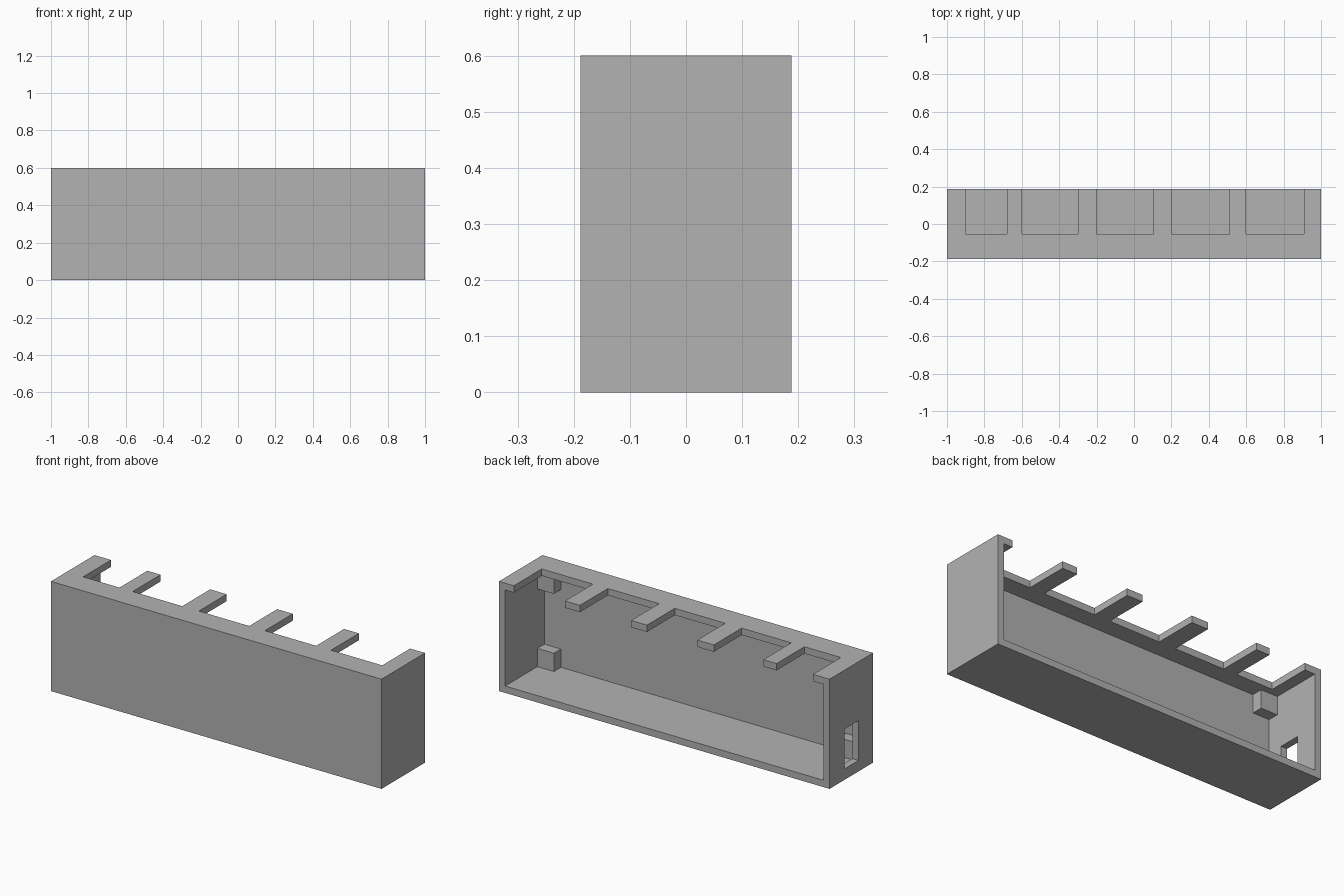
import bpy
import bmesh
from mathutils import Matrix, Vector

old = bpy.data.objects.get("Cube")
if old:
    bpy.data.objects.remove(old, do_unlink=True)

HX, HY, H = 1.0, 0.188, 0.6   # half length, half depth, height
WALL = 0.0375
POST = 0.1                    # post width and height

grey = bpy.data.materials.new("plain_grey")
grey.use_nodes = True
colour = (0.448, 0.448, 0.448, 1)
grey.diffuse_color = colour
grey.node_tree.nodes["Principled BSDF"].inputs["Base Color"].default_value = colour


def boxes(name, spans):
    """One object made of boxes, each given by its low and high corner."""
    bm = bmesh.new()
    for low, high in spans:
        low, high = Vector(low), Vector(high)
        place = Matrix.Translation((low + high) / 2) @ Matrix.Diagonal((*(high - low), 1))
        bmesh.ops.create_cube(bm, size=1, matrix=place)
    mesh = bpy.data.meshes.new(name)
    bm.to_mesh(mesh)
    bm.free()
    mesh.materials.append(grey)
    obj = bpy.data.objects.new(name, mesh)
    bpy.context.collection.objects.link(obj)
    return obj


def combine(target, tool, operation):
    """Apply a boolean, then remove the tool object."""
    tool.hide_render = True
    mod = target.modifiers.new(tool.name, "BOOLEAN")
    mod.operation = operation
    mod.solver = "EXACT"
    mod.object = tool
    bpy.context.view_layer.objects.active = target
    bpy.ops.object.modifier_apply(modifier=mod.name)
    bpy.data.objects.remove(tool, do_unlink=True)


# Housing: a box open at the back
housing = boxes("housing", [((-HX, -HY, 0), (HX, HY, H))])
inner = HX - WALL
cavity = boxes("cavity_cutter", [((-inner, -HY + WALL, WALL), (inner, HY + 0.1, H - WALL))])
combine(housing, cavity, "DIFFERENCE")

# Top slots, open to the back, leaving prongs between them
slots = [(-0.9, -0.68), (-0.6, -0.3), (-0.2, 0.105), (0.2, 0.51), (0.6, 0.91)]
slot_boxes = [((a, -0.053, H - 0.08), (b, HY + 0.1, H + 0.1)) for a, b in slots]
combine(housing, boxes("slot_cutter", slot_boxes), "DIFFERENCE")

# Port window in one end wall
port = boxes("port_cutter", [((-HX - 0.1, -0.062, 0.06), (-inner + 0.02, 0.06, 0.278))])
combine(housing, port, "DIFFERENCE")

# Four inner corner posts, sunk slightly into the walls
posts = []
sink = 0.015
for x0, x1 in ((-inner - sink, -inner + POST), (inner - POST, inner + sink)):
    for z0, z1 in ((WALL - sink, WALL + POST), (H - WALL - POST, H - WALL + sink)):
        posts.append(((x0, -HY + WALL - sink, z0), (x1, -0.09, z1)))
combine(housing, boxes("corner_posts", posts), "UNION")
